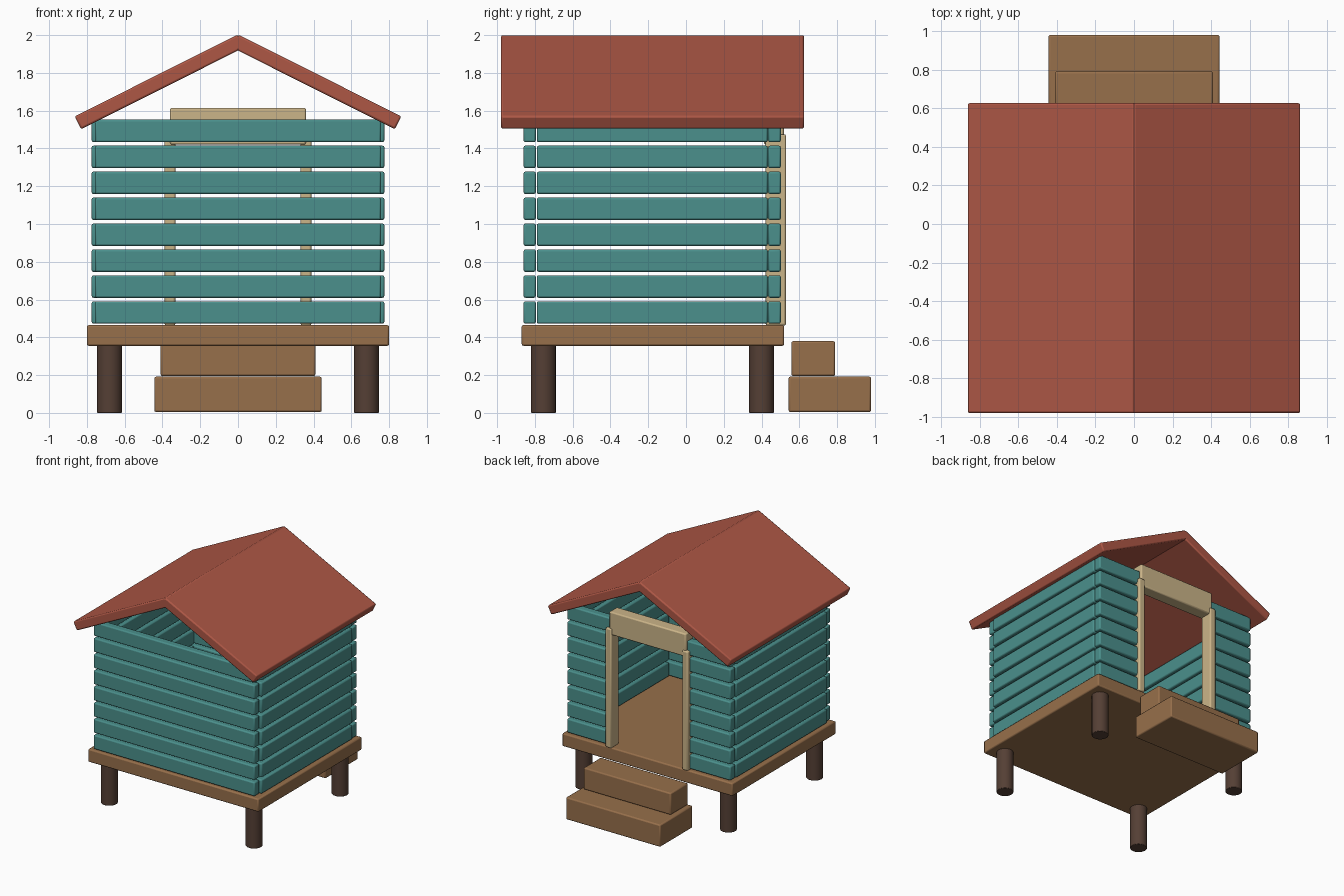
import bpy, math
from math import radians

if "Cube" in bpy.data.objects:
    bpy.data.objects.remove(bpy.data.objects["Cube"])


def material(name, r, g, b):
    m = bpy.data.materials.new(name)
    m.diffuse_color = (r, g, b, 1)
    m.use_nodes = True
    m.node_tree.nodes["Principled BSDF"].inputs["Base Color"].default_value = m.diffuse_color
    return m


TEAL = material("teal paint", 0.07, 0.28, 0.265)
RED = material("red roof", 0.42, 0.095, 0.06)
WOOD = material("wood", 0.31, 0.16, 0.07)
DARK = material("dark wood", 0.09, 0.05, 0.035)
CREAM = material("pale trim", 0.60, 0.46, 0.25)


def finish(ob, name, mat, bevel):
    ob.name = name
    ob.data.materials.append(mat)
    mod = ob.modifiers.new("soft edges", "BEVEL")
    mod.width = bevel
    mod.segments = 2
    mod.limit_method = "ANGLE"
    mod.angle_limit = radians(40)
    bpy.ops.object.shade_smooth_by_angle(angle=radians(35))
    return ob


def box(name, x, y, z, mat, bevel=0.01):
    """Bevelled box from (min, max) ranges."""
    bpy.ops.mesh.primitive_cube_add(size=1)
    ob = bpy.context.object
    rng = (x, y, z)
    ob.location = [(a + b) / 2 for a, b in rng]
    ob.scale = [b - a for a, b in rng]
    bpy.ops.object.transform_apply(location=False, rotation=False, scale=True)
    return finish(ob, name, mat, bevel)


def mirrored(side, a, b):
    return tuple(sorted((side * a, side * b)))


# Floor platform and two entry steps
box("floor", (-0.80, 0.80), (-0.87, 0.52), (0.355, 0.465), WOOD)
box("lower_step", (-0.443, 0.443), (0.543, 0.98), (0.004, 0.192), WOOD)
box("upper_step", (-0.41, 0.41), (0.558, 0.79), (0.195, 0.38), WOOD)

# Round support posts
for sx, side in ((-1, "left"), (1, "right")):
    for y, end in ((-0.755, "front"), (0.40, "back")):
        bpy.ops.mesh.primitive_cylinder_add(vertices=24, radius=0.066, depth=0.37,
                                            location=(sx * 0.68, y, 0.185))
        finish(bpy.context.object, f"{end}_{side}_post", DARK, 0.004)

# Wall boards in eight rows, with the doorway left open at the back
for i in range(8):
    z = (0.472 + i * 0.1373, 0.591 + i * 0.1373)
    box(f"front_board_{i}", (-0.757, 0.757), (-0.86, -0.795), z, TEAL)
    for s, side in ((-1, "left"), (1, "right")):
        box(f"{side}_board_{i}", mirrored(s, 0.71, 0.775), (-0.79, 0.433), z, TEAL)
        box(f"back_{side}_board_{i}", mirrored(s, 0.36, 0.768), (0.435, 0.502), z, TEAL)

# Door frame
for s, side in ((-1, "left"), (1, "right")):
    box(f"{side}_door_jamb", mirrored(s, 0.332, 0.388), (0.422, 0.53), (0.462, 1.475), CREAM)
box("door_lintel", (-0.36, 0.36), (0.413, 0.518), (1.42, 1.615), CREAM)

# Two sloping roof panels meeting at the ridge
angle, length, thick, apex = radians(26.6), 0.967, 0.076, 2.003
for s, side in ((-1, "left"), (1, "right")):
    ob = box(f"{side}_roof_panel", (-length / 2, length / 2), (-0.98, 0.626),
             (-thick / 2, thick / 2), RED)
    ob.rotation_euler.y = s * angle
    ob.location.x = s * (length / 2 * math.cos(angle) - thick / 2 * math.sin(angle))
    ob.location.z = apex - length / 2 * math.sin(angle) - thick / 2 * math.cos(angle)
